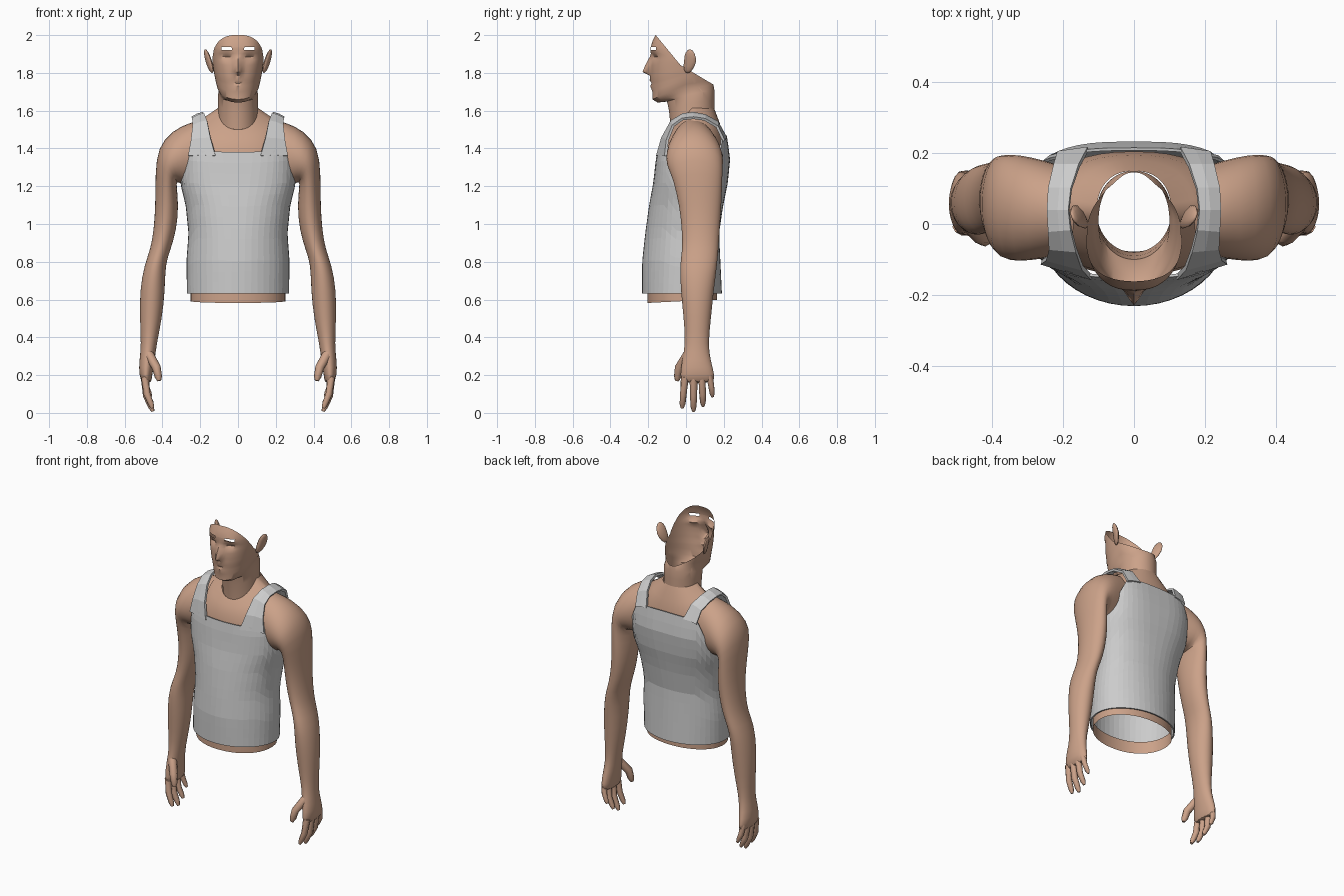
import bpy, bmesh, math
from mathutils import Vector, Matrix

if "Cube" in bpy.data.objects:
    bpy.data.objects.remove(bpy.data.objects["Cube"])

skin = bpy.data.materials.new("skin")
skin.diffuse_color = (0.60, 0.36, 0.25, 1)
skin.use_nodes = True
skin.node_tree.nodes["Principled BSDF"].inputs["Base Color"].default_value = skin.diffuse_color


def finish(name, bm, mat=None, smooth=None, mirror=False, solid=0, offset=-1, subd=0):
    bmesh.ops.recalc_face_normals(bm, faces=bm.faces[:])
    me = bpy.data.meshes.new(name)
    bm.to_mesh(me)
    bm.free()
    ob = bpy.data.objects.new(name, me)
    bpy.context.collection.objects.link(ob)
    if mat:
        me.materials.append(mat)
    if smooth:
        me.shade_smooth()
        me.set_sharp_from_angle(angle=math.radians(smooth))
    if subd:
        ob.modifiers.new("subd", 'SUBSURF').levels = subd
        ob.modifiers["subd"].render_levels = subd
    if solid:
        m = ob.modifiers.new("solid", 'SOLIDIFY')
        m.thickness, m.offset = solid, offset
    if mirror:
        ob.modifiers.new("mirror", 'MIRROR')
    return ob


def loft(bm, rings, closed=True, cap_end=False, cap_start=False):
    vs = [[bm.verts.new(p) for p in r] for r in rings]
    n = len(vs[0])
    for a, b in zip(vs, vs[1:]):
        for i in range(n if closed else n - 1):
            j = (i + 1) % n
            bm.faces.new((a[i], a[j], b[j], b[i]))
    if cap_end:
        bm.faces.new(vs[-1])
    if cap_start:
        bm.faces.new(vs[0])


def lerp_table(tab, x):
    for a, b in zip(tab, tab[1:]):
        if x <= b[0]:
            f = max(0, (x - a[0]) / (b[0] - a[0]))
            return [p + (q - p) * f for p, q in zip(a, b)]
    return tab[-1]


def oval(t, w, yf, yb, yc, e):
    """Superellipse point, t = 0 at the front; also returns signed front weight."""
    s, c = math.sin(t), math.cos(t)
    x = math.copysign(abs(s) ** (2 / e), s) * w
    k = abs(c) ** (2 / e)
    return x, yc + ((yf if c > 0 else yb) - yc) * k, k if c > 0 else -k


def body_ring(r, n, e):
    """Tilted ring from (width, side y, side z, front y, front z, back y, back z)."""
    w, ys, zs, yf, zf, yb, zb = r
    pts = []
    for i in range(n):
        x, y, k = oval(2 * math.pi * i / n, w, yf, yb, ys, e)
        pts.append(Vector((x, y, zs + (zf - zs) * k if k > 0 else zs + (zs - zb) * k)))
    return pts


# head: open shell, face at the front, neck below
H = [(.105, .035, 1.57, -.08, 1.50, .15, 1.60), (.105, .035, 1.64, -.09, 1.60, .15, 1.66),
     (.105, .03, 1.69, -.10, 1.648, .15, 1.71), (.10, .01, 1.715, -.150, 1.643, .145, 1.74),
     (.112, 0, 1.74, -.178, 1.66, .13, 1.76), (.120, 0, 1.77, -.178, 1.70, .12, 1.80),
     (.123, 0, 1.785, -.182, 1.73, .12, 1.82), (.125, 0, 1.795, -.182, 1.745, .12, 1.83),
     (.128, 0, 1.81, -.185, 1.76, .12, 1.84), (.131, 0, 1.825, -.185, 1.785, .12, 1.85),
     (.133, 0, 1.84, -.186, 1.805, .12, 1.86), (.137, 0, 1.86, -.186, 1.84, .12, 1.87),
     (.139, 0, 1.875, -.184, 1.868, .12, 1.88), (.14, 0, 1.89, -.183, 1.885, .12, 1.89),
     (.14, 0, 1.90, -.185, 1.902, .12, 1.90), (.14, 0, 1.92, -.188, 1.92, .12, 1.92),
     (.139, 0, 1.936, -.187, 1.936, .12, 1.936), (.134, 0, 1.97, -.177, 1.97, .12, 1.97),
     (.125, 0, 2.0, -.162, 2.0, .12, 2.0)]
rings = [body_ring(r, 72, 2 + .5 * i / (len(H) - 1)) for i, r in enumerate(H)]
for p in [p for r in rings[4:] for p in r if p.y < -.08]:
    x, z = abs(p.x), p.z
    nose = max(0, min((1.905 - z) / .095, (z - 1.782) / .02, 1))
    eye = math.exp(-((x - .06) / .03) ** 2 - ((z - 1.885) / .012) ** 2)
    lips = math.exp(-(x / .035) ** 2) * sum(math.exp(-((z - c) / .006) ** 2) for c in (1.73, 1.76))
    p.y += -.044 * nose * math.exp(-(x / .02) ** 2) + .018 * eye - .007 * lips
bm = bmesh.new()
loft(bm, rings)
cuts = [(Vector((0, -.03, 1.842)), Vector((0, .107, .18))),
        (Vector((0, -.03, 1.842)), Vector((0, .158, .13)))]
for co, no in cuts:
    bmesh.ops.bisect_plane(bm, geom=bm.verts[:] + bm.edges[:] + bm.faces[:], plane_co=co, plane_no=no)


def drop(f):
    c = f.calc_center_median()
    brow = .03 < abs(c.x) < .085 and 1.92 < c.z < 1.936 and c.y < -.08
    return brow or all((c - co).dot(no) > 0 for co, no in cuts)


bmesh.ops.delete(bm, geom=[f for f in bm.faces if drop(f)], context='FACES')
finish("head", bm, skin, 40)

# ears
bm = bmesh.new()
m = Matrix.Translation((.155, .022, 1.862)) @ Matrix.Rotation(.3, 4, 'Y') @ \
    Matrix.Rotation(-.35, 4, 'Z') @ Matrix.Diagonal((.013, .034, .066, 1))
bmesh.ops.create_uvsphere(bm, u_segments=12, v_segments=8, radius=1, matrix=m)
for v in bm.verts:
    v.co.y -= .25 * (1.862 - v.co.z) if v.co.z < 1.862 else 0
finish("ear", bm, skin, 50, mirror=True)

# upper chest and shoulder slope
bm = bmesh.new()
T = [(.27, .04, 1.23, -.145, 1.23, .20, 1.25), (.265, .045, 1.38, -.14, 1.36, .205, 1.38),
     (.235, .045, 1.53, -.125, 1.42, .195, 1.46), (.17, .04, 1.57, -.105, 1.465, .18, 1.53),
     (.105, .035, 1.615, -.078, 1.50, .15, 1.61)]
loft(bm, [body_ring(r, 40, 2.3) for r in T])
finish("upper_chest", bm, skin, 50)

# strip of waist below the shirt
bm = bmesh.new()
loft(bm, [body_ring((.252, -.01, z, -.205, z - .01, .165, z + .005), 40, 2.1) for z in (.592, .67)])
finish("waist", bm, skin, 50)

# arm: rings as outer (x, z), inner (x, z), front y, back y
A = [(.17, 1.555, .20, 1.21, -.085, .16), (.25, 1.54, .26, 1.20, -.098, .18),
     (.35, 1.495, .305, 1.215, -.108, .198), (.425, 1.405, .325, 1.225, -.098, .195),
     (.438, 1.27, .325, 1.20, -.068, .192), (.437, 1.10, .314, 1.10, -.035, .188),
     (.446, .97, .325, .97, -.022, .178), (.462, .87, .358, .86, -.018, .172),
     (.497, .78, .385, .79, -.034, .165), (.520, .65, .386, .65, -.028, .147),
     (.520, .50, .402, .50, -.012, .132), (.512, .36, .432, .36, -.002, .117),
     (.522, .28, .440, .28, -.022, .13), (.526, .20, .455, .20, -.030, .152),
     (.505, .155, .458, .155, -.030, .15)]
bm = bmesh.new()
rings = []
for xo, zo, xi, zi, yf, yb in A:
    c = Vector(((xo + xi) / 2, (yf + yb) / 2, (zo + zi) / 2))
    u, v = Vector(((xo - xi) / 2, 0, (zo - zi) / 2)), Vector((0, (yb - yf) / 2, 0))
    rings.append([c + u * math.cos(a) * 1.02 + v * math.sin(a) * 1.02
                  for a in (2 * math.pi * i / 16 for i in range(16))])
loft(bm, rings, cap_end=True)
finish("arm", bm, skin, 60, mirror=True, subd=1)

# fingers and thumb: tapered tubes through three joints
D = {"index_finger": ((.492, -.006, .19), (.482, -.014, .10), (.452, -.020, .025), .021),
     "middle_finger": ((.494, .040, .19), (.484, .040, .09), (.450, .040, .008), .021),
     "ring_finger": ((.494, .084, .19), (.484, .088, .10), (.452, .090, .035), .020),
     "little_finger": ((.492, .124, .20), (.486, .134, .14), (.462, .140, .085), .018),
     "thumb": ((.472, .010, .31), (.432, -.036, .24), (.417, -.048, .17), .026)}
for name, (a, b, c, r) in D.items():
    a, b, c = Vector(a), Vector(b), Vector(c)
    bm = bmesh.new()
    rings = []
    for p, d, k in ((a, b - a, 1), (b, c - a, .9), (b.lerp(c, .7), c - b, .75), (c, c - b, .4)):
        q = d.to_track_quat('Z', 'Y')
        rings.append([p + q @ Vector((r * k * math.cos(t), r * k * math.sin(t), 0))
                      for t in (math.pi * i / 4 for i in range(8))])
    loft(bm, rings, cap_end=True, cap_start=True)
    finish(name, bm, skin, 50, mirror=True)

# shirt body: profile (z, half width, front y, back y, roundness), top edge by angle
P = [(.632, .270, -.232, .190, 2), (.80, .273, -.232, .182, 2), (.95, .262, -.216, .175, 2.1),
     (1.10, .277, -.195, .197, 2.3), (1.22, .307, -.173, .222, 2.6), (1.35, .302, -.159, .234, 3),
     (1.48, .285, -.135, .214, 3.1)]
TOP = [(0, 1.38), (.30, 1.395), (.36, 1.32), (.42, 1.25), (.5, 1.23), (.6, 1.25), (.7, 1.35),
       (.79, 1.465), (1, 1.47)]
N, ROWS = 48, 13
rings = []
for j in range(ROWS + 1):
    ring = []
    for i in range(N):
        t = 2 * math.pi * i / N
        zt = lerp_table(TOP, 1 - abs(1 - t / math.pi))[1]
        z = .632 + (zt - .632) * j / ROWS
        _, w, yf, yb, e = lerp_table(P, z)
        x, y, _ = oval(t, w, yf, yb, -.01 + .05 * (z - .632) / .7, e)
        ring.append((x, y, z))
    rings.append(ring)
bm = bmesh.new()
loft(bm, rings)
finish("tank_top", bm, solid=.008)

# shoulder straps: inner and outer edge points from front to back
S = [((.118, -.152, 1.36), (.262, -.108, 1.36)), ((.145, -.125, 1.455), (.247, -.098, 1.445)),
     ((.163, -.075, 1.545), (.238, -.068, 1.52)), ((.178, -.015, 1.58), (.24, -.02, 1.555)),
     ((.184, .04, 1.587), (.243, .04, 1.562)), ((.177, .10, 1.575), (.24, .10, 1.553)),
     ((.155, .165, 1.54), (.225, .165, 1.515)), ((.13, .212, 1.455), (.215, .20, 1.44))]
bm = bmesh.new()
loft(bm, [[Vector(a), Vector(a).lerp(Vector(b), .5) + Vector((0, 0, .004)), Vector(b)] for a, b in S],
     closed=False)
finish("shoulder_strap", bm, mirror=True, solid=.014, offset=0)
